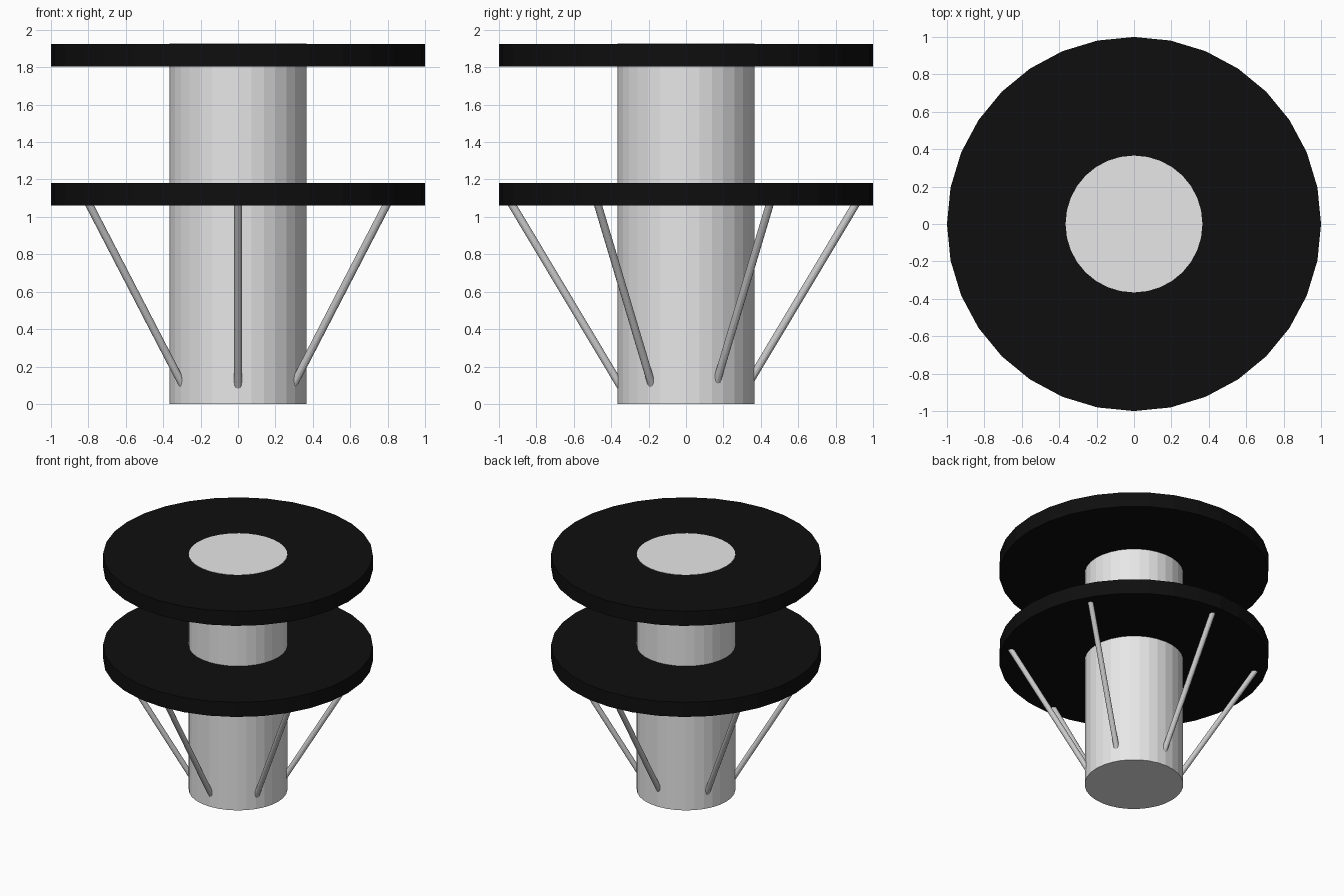
import bpy
from math import cos, sin, radians
from mathutils import Vector

cube = bpy.data.objects.get("Cube")
if cube:
    bpy.data.objects.remove(cube, do_unlink=True)


def material(name, color):
    mat = bpy.data.materials.new(name)
    mat.use_nodes = True
    mat.diffuse_color = color
    mat.node_tree.nodes["Principled BSDF"].inputs["Base Color"].default_value = color
    return mat


def rod(name, start, end, radius, sides, mat):
    """Flat-sided cylinder running from start to end."""
    start, end = Vector(start), Vector(end)
    axis = end - start
    bpy.ops.mesh.primitive_cylinder_add(
        vertices=sides, radius=radius, depth=axis.length,
        location=(start + end) / 2,
        rotation=axis.to_track_quat('Z', 'Y').to_euler())
    obj = bpy.context.object
    obj.name = name
    obj.data.materials.append(mat)
    return obj


grey = material("light_grey", (0.8, 0.8, 0.8, 1))
steel = material("strut_grey", (0.6, 0.6, 0.6, 1))
black = material("black", (0.0045, 0.0045, 0.0045, 1))

# Central column, its cap just proud of the upper disc
rod("column", (0, 0, 0), (0, 0, 1.927), 0.366, 32, grey)

# Two wide discs
for name, bottom in (("lower_disc", 1.06), ("upper_disc", 1.805)):
    rod(name, (0, 0, bottom), (0, 0, bottom + 0.12), 1.0, 32, black)

# Six slanted struts from the column to the underside of the lower disc
for i in range(6):
    a = radians(30 + 60 * i)

    def at(r, z):
        return (r * cos(a), r * sin(a) - 0.012, z)

    rod(f"strut_{i + 1}", at(0.317, 0.06), at(0.927, 1.08), 0.021, 12, steel)
